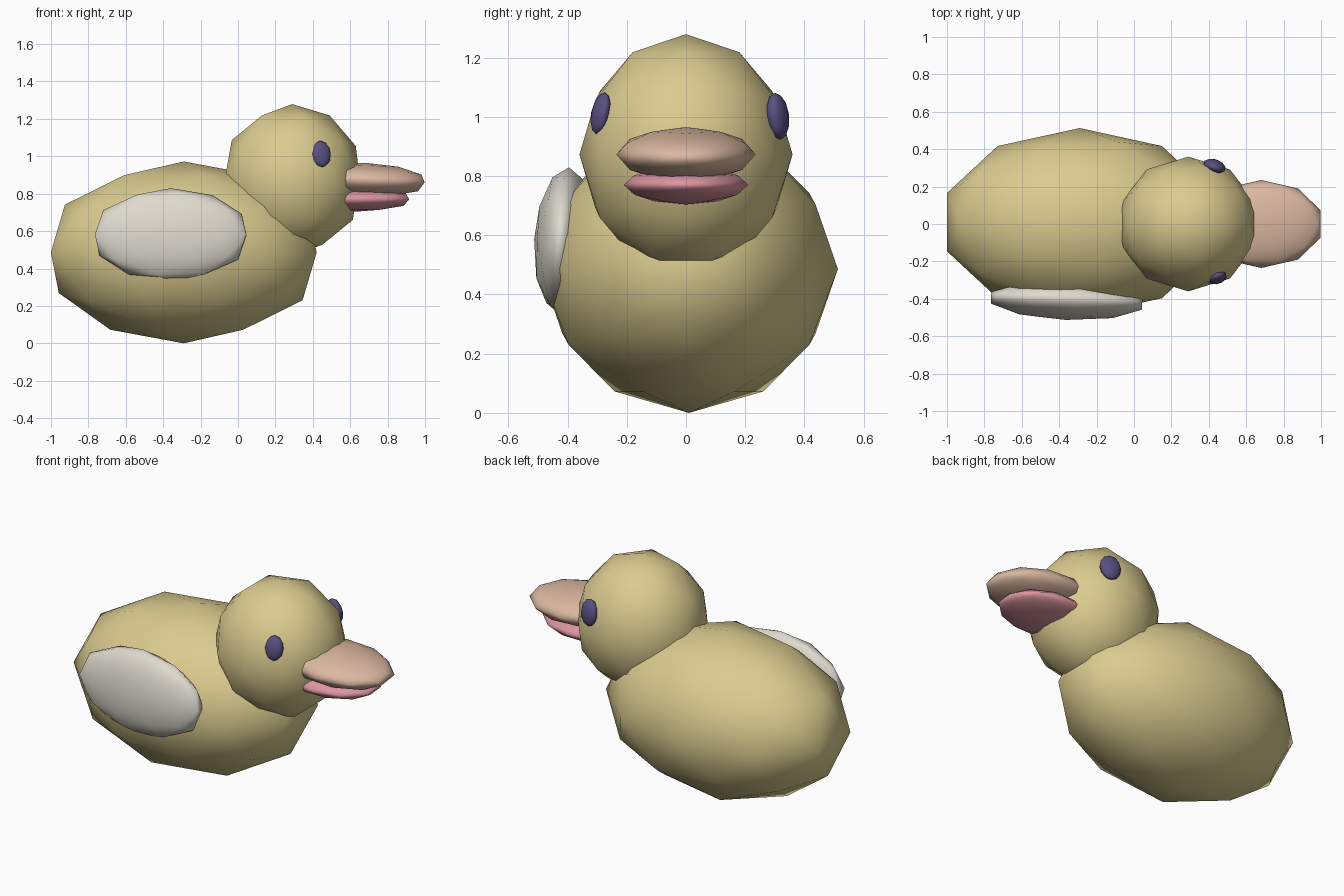
import bpy

cube = bpy.data.objects.get("Cube")
if cube:
    bpy.data.objects.remove(cube, do_unlink=True)


def make_material(name, color):
    mat = bpy.data.materials.new(name)
    mat.use_nodes = True
    rgba = (*color, 1.0)
    mat.diffuse_color = rgba
    for node in mat.node_tree.nodes:
        if node.type == "BSDF_PRINCIPLED":
            node.inputs["Base Color"].default_value = rgba
            node.inputs["Roughness"].default_value = 0.8
    return mat


def blob(name, mat, center, radii, tilt=(0, 0, 0)):
    """Low-poly, smooth-shaded ellipsoid."""
    bpy.ops.mesh.primitive_ico_sphere_add(
        subdivisions=2, radius=1, location=center, rotation=tilt)
    obj = bpy.context.object
    obj.name = obj.data.name = name
    obj.scale = radii
    obj.data.materials.append(mat)
    bpy.ops.object.shade_smooth()
    return obj


feather_yellow = make_material("feather yellow", (0.70, 0.60, 0.275))
wing_white = make_material("wing white", (0.73, 0.70, 0.62))
beak_peach = make_material("beak peach", (0.71, 0.48, 0.36))
beak_pink = make_material("beak pink", (0.71, 0.30, 0.35))
eye_indigo = make_material("eye indigo", (0.10, 0.08, 0.22))

# Body and head
blob("body", feather_yellow, (-0.29, 0.01, 0.486), (0.747, 0.503, 0.486))
blob("head", feather_yellow, (0.29, 0, 0.873), (0.38, 0.36, 0.406))

# Single wing on the right flank
blob("right_wing", wing_white, (-0.36, -0.41, 0.58), (0.425, 0.103, 0.25),
     (-0.06, 0, -0.04))

# Beak halves
blob("upper_beak", beak_peach, (0.68, 0, 0.873), (0.335, 0.235, 0.092),
     (0, 0.04, 0))
blob("lower_beak", beak_pink, (0.63, 0, 0.77), (0.3, 0.21, 0.066))

# Eyes, each leaning with the surface of the head
blob("right_eye", eye_indigo, (0.445, -0.288, 1.012), (0.053, 0.03, 0.073),
     (-0.2, 0, 0.3))
blob("left_eye", eye_indigo, (0.43, 0.31, 1.002), (0.062, 0.036, 0.08),
     (0.12, 0, -0.3))
